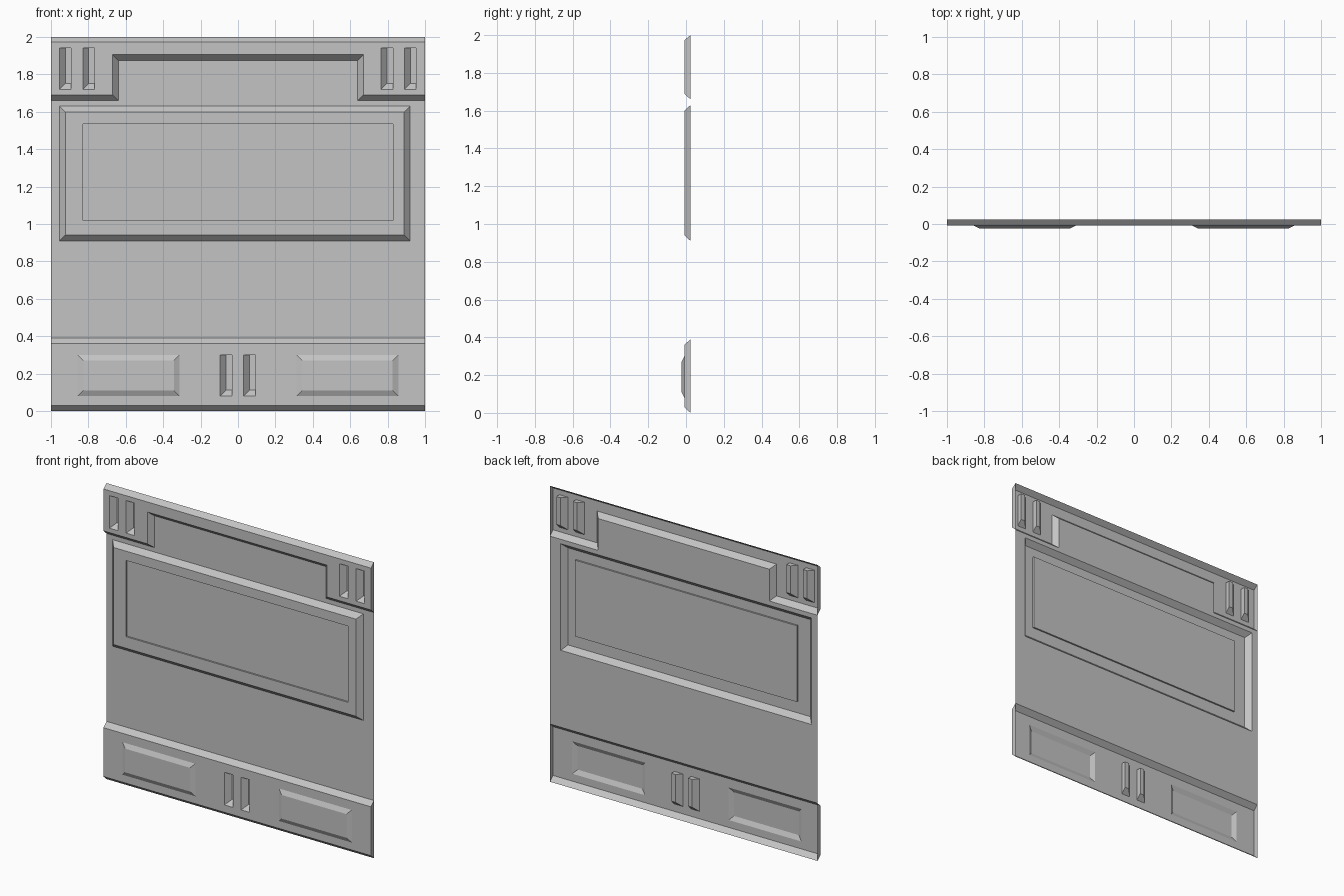
import bpy
import bmesh

if "Cube" in bpy.data.objects:
    bpy.data.objects.remove(bpy.data.objects["Cube"], do_unlink=True)

BACK, FRONT, RAISED, SUNK = 0.024, -0.009, -0.024, 0.002
BEVEL = 0.032

grey = bpy.data.materials.new("Plain grey")
grey.use_nodes = True
grey.diffuse_color = (0.55, 0.55, 0.55, 1)
grey.node_tree.nodes["Principled BSDF"].inputs["Base Color"].default_value = grey.diffuse_color


def rect(x0, x1, z0, z1):
    return [(x0, z0), (x1, z0), (x1, z1), (x0, z1)]


class Sheet:
    """A thin pressed sheet made of outlines in x and z at set depths."""

    def __init__(self, name):
        self.name, self.bm = name, bmesh.new()

    def ring(self, outline, y):
        return [self.bm.verts.new((x, y, z)) for x, z in outline]

    def wall(self, a, b):
        for i in range(len(a)):
            j = (i + 1) % len(a)
            self.bm.faces.new((a[i], a[j], b[j], b[i]))

    def fill(self, outer, holes=()):
        edges = []
        for loop in (outer, *holes):
            for i, v in enumerate(loop):
                w = loop[(i + 1) % len(loop)]
                edges.append(self.bm.edges.get((v, w)) or self.bm.edges.new((v, w)))
        made = bmesh.ops.triangle_fill(self.bm, edges=edges, use_beauty=True,
                                       use_dissolve=False, normal=(0, -1, 0))
        for f in made["geom"]:
            if isinstance(f, bmesh.types.BMFace):
                f.normal_update()
                if f.normal.y > 0:
                    f.normal_flip()

    def slot(self, x, z):
        # recess with sloped left and bottom walls, straight top and right walls
        w, h = 0.063, 0.22
        mouth = self.ring(rect(x, x + w, z, z + h), FRONT)
        floor = self.ring(rect(x + BEVEL, x + w, z + BEVEL, z + h), BACK)
        self.wall(mouth, floor)
        self.bm.faces.new(floor)
        return mouth

    def bump(self, x0, x1, z0, z1):
        foot = self.ring(rect(x0, x1, z0, z1), FRONT)
        b = 0.03
        top = self.ring(rect(x0 + b, x1 - b, z0 + b, z1 - b), RAISED)
        self.wall(foot, top)
        self.bm.faces.new(top)
        return foot

    def finish(self):
        mesh = bpy.data.meshes.new(self.name)
        self.bm.to_mesh(mesh)
        self.bm.free()
        mesh.materials.append(grey)
        obj = bpy.data.objects.new(self.name, mesh)
        bpy.context.collection.objects.link(obj)


def notched(foot, side, roof, top):
    # upper band outline with the wide notch cut in its lower edge
    return [(-1, foot), (-side, foot), (-side, roof), (side, roof),
            (side, foot), (1, foot), (1, top), (-1, top)]


# Backing sheet, opened behind the centre panel
panel_foot = rect(-0.955, 0.92, 0.91, 1.63)
s = Sheet("backing_sheet")
outline = rect(-1, 1, 0.39, 1.66)[:2] + [(1, 1.66), (0.64, 1.66), (0.64, 1.875),
                                       (-0.64, 1.875), (-0.64, 1.66), (-1, 1.66)]
s.fill(s.ring(outline, BACK), [s.ring(panel_foot, BACK)])
s.finish()

# Upper band with a pair of slots at each end
s = Sheet("upper_band")
face = s.ring(notched(1.69, 0.67, 1.905, 1.973), FRONT)
s.wall(s.ring(notched(1.66, 0.64, 1.875, 2), BACK), face)
s.fill(face, [s.slot(x, 1.72) for x in (-0.955, -0.83, 0.765, 0.89)])
s.finish()

# Centre panel with a shallow recessed field
s = Sheet("center_panel")
face = s.ring(rect(-0.923, 0.888, 0.942, 1.598), FRONT)
s.wall(s.ring(panel_foot, BACK), face)
field = rect(-0.83, 0.83, 1.02, 1.535)
edge, floor = s.ring(field, FRONT), s.ring(field, SUNK)
s.wall(edge, floor)
s.bm.faces.new(floor)
s.fill(face, [edge])
s.finish()

# Lower band with two raised pads and a central pair of slots
s = Sheet("lower_band")
face = s.ring(rect(-1, 1, 0.03, 0.36), FRONT)
s.wall(s.ring(rect(-1, 1, 0, 0.39), BACK), face)
s.fill(face, [s.bump(-0.857, -0.313, 0.08, 0.30), s.bump(0.313, 0.857, 0.08, 0.30),
              s.slot(-0.095, 0.08), s.slot(0.03, 0.08)])
s.finish()
